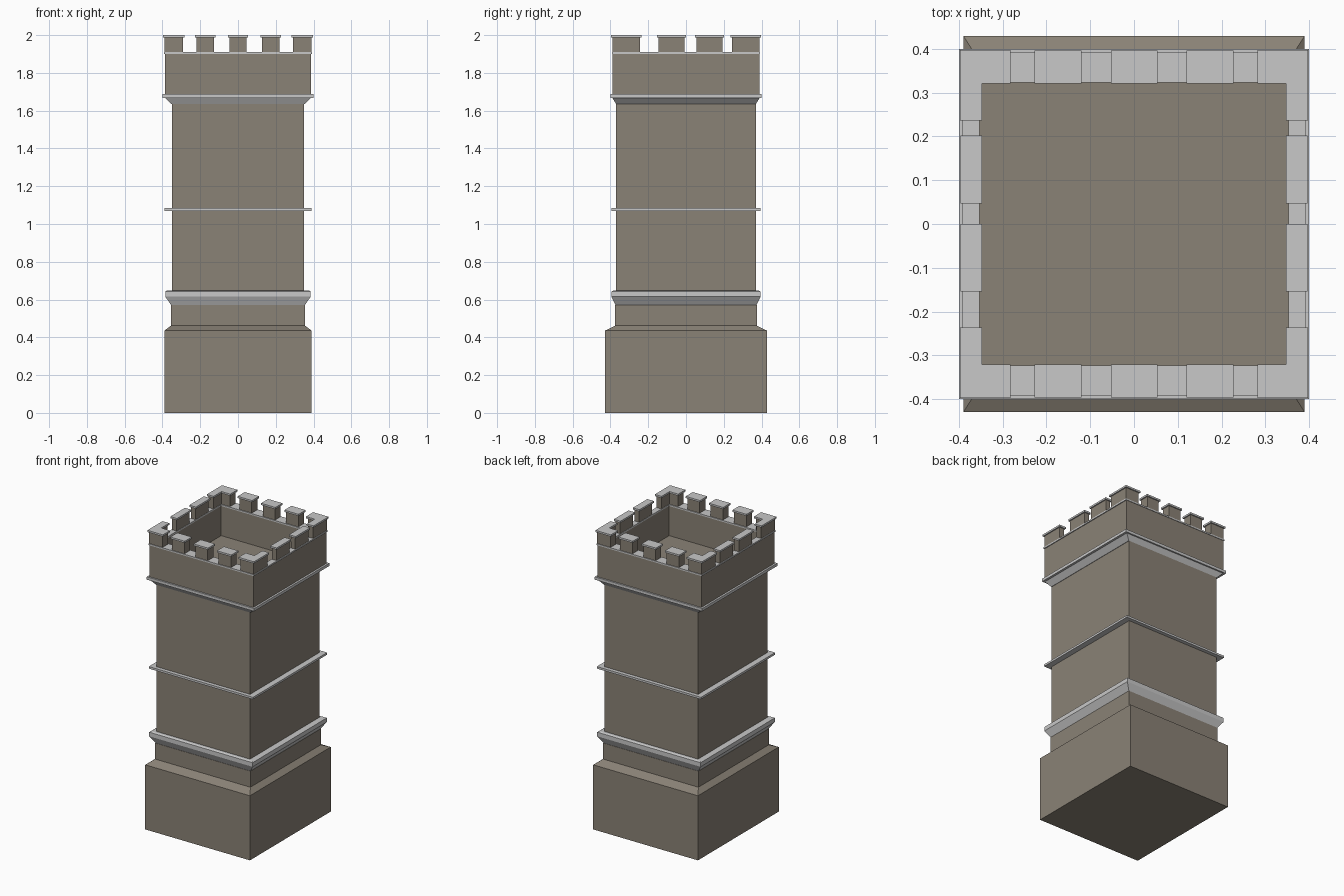
import bpy, bmesh

if "Cube" in bpy.data.objects:
    bpy.data.objects.remove(bpy.data.objects["Cube"])


def material(name, rgb):
    m = bpy.data.materials.new(name)
    m.diffuse_color = (*rgb, 1)
    m.use_nodes = True
    m.node_tree.nodes["Principled BSDF"].inputs["Base Color"].default_value = m.diffuse_color
    return m


STONE = material("brown_stone", (0.254, 0.223, 0.181))
TRIM = material("pale_trim", (0.578, 0.578, 0.578))


def finish(name, bm, mat):
    bmesh.ops.recalc_face_normals(bm, faces=bm.faces)
    me = bpy.data.meshes.new(name)
    bm.to_mesh(me)
    bm.free()
    me.materials.append(mat)
    ob = bpy.data.objects.new(name, me)
    bpy.context.collection.objects.link(ob)
    return ob


def lathe(name, profile, mat, cyclic=False):
    """Square rings (half_x, half_y, z) skinned upwards; cyclic makes a hollow frame."""
    bm = bmesh.new()
    rings = [[bm.verts.new((sx * x, sy * y, z))
              for sx, sy in ((-1, -1), (1, -1), (1, 1), (-1, 1))] for x, y, z in profile]
    pairs = list(zip(rings, rings[1:]))
    if cyclic:
        pairs.append((rings[-1], rings[0]))
    else:
        bm.faces.new(rings[0])
        bm.faces.new(rings[-1])
    for a, b in pairs:
        for i in range(4):
            j = (i + 1) % 4
            bm.faces.new((a[i], a[j], b[j], b[i]))
    return finish(name, bm, mat)


def prism(name, pts, z0, z1, mat):
    """Plan outline extruded from z0 to z1."""
    bm = bmesh.new()
    lo = [bm.verts.new((x, y, z0)) for x, y in pts]
    hi = [bm.verts.new((x, y, z1)) for x, y in pts]
    bm.faces.new(lo)
    bm.faces.new(hi)
    for i in range(len(pts)):
        j = (i + 1) % len(pts)
        bm.faces.new((lo[i], lo[j], hi[j], hi[i]))
    return finish(name, bm, mat)


# Plinth with sloped top, and the shaft stages
lathe("plinth", [(.39, .43, 0), (.39, .43, .435), (.355, .375, .462)], STONE)
lathe("lower_shaft", [(.355, .375, .462), (.355, .375, .57)], STONE)
lathe("main_shaft", [(.349, .37, .57), (.349, .37, 1.64)], STONE)

# Pale string courses
lathe("lower_ledge", [(.352, .372, .568), (.385, .395, .615), (.385, .395, .643), (.375, .385, .648)], TRIM)
lathe("middle_band", [(.388, .395, 1.07), (.388, .395, 1.084)], TRIM)
lathe("upper_corbel", [(.352, .37, 1.635), (.385, .39, 1.668)], TRIM)
lathe("upper_ledge", [(.40, .40, 1.668), (.40, .40, 1.687)], TRIM)

# Hollow parapet, roof floor and coping
lathe("parapet", [(.387, .39, 1.687), (.387, .39, 1.9), (.353, .325, 1.9), (.353, .325, 1.687)], STONE, True)
lathe("roof_floor", [(.355, .33, 1.687), (.355, .33, 1.70)], STONE)
lathe("coping", [(.393, .393, 1.9), (.393, .393, 1.91), (.353, .323, 1.91), (.353, .323, 1.9)], TRIM, True)


def merlon(name, x0, x1, y0, y1):
    """Battlement block with overhanging cap; the extents are those of the cap."""
    e = .008
    for part, d, z0, z1, mat in (("block", e, 1.91, 1.988, STONE), ("cap", 0, 1.988, 2, TRIM)):
        a, b, c, f = x0 + d, x1 - d, y0 + d, y1 - d
        prism(f"{name}_{part}", [(a, c), (b, c), (b, f), (a, f)], z0, z1, mat)


# Front, back and side battlements
for side, s in (("front", -1), ("back", 1)):
    for i, (a, b) in enumerate(((-.227, -.12), (-.053, .054), (.12, .227))):
        y = sorted((s * .321, s * .396))
        merlon(f"{side}_merlon_{i}", a, b, *y)
for side, s in (("left", -1), ("right", 1)):
    for i, (a, b) in enumerate(((-.154, 0), (.047, .202))):
        x = sorted((s * .347, s * .396))
        merlon(f"{side}_merlon_{i}", *x, a, b)

# L-shaped corner battlements
for sx in (-1, 1):
    for sy in (-1, 1):
        for part, d, z0, z1, mat in (("block", .008, 1.91, 1.988, STONE), ("cap", 0, 1.988, 2, TRIM)):
            o, ix, iy = .397 - d, .347 + d, .321 + d
            ex, ey = .282 + d, .236 + d
            pts = [(o, o), (o, ey), (ix, ey), (ix, iy), (ex, iy), (ex, o)]
            nm = ("left" if sx < 0 else "right") + ("_front" if sy < 0 else "_back")
            prism(f"{nm}_corner_{part}", [(sx * x, sy * y) for x, y in pts], z0, z1, mat)
